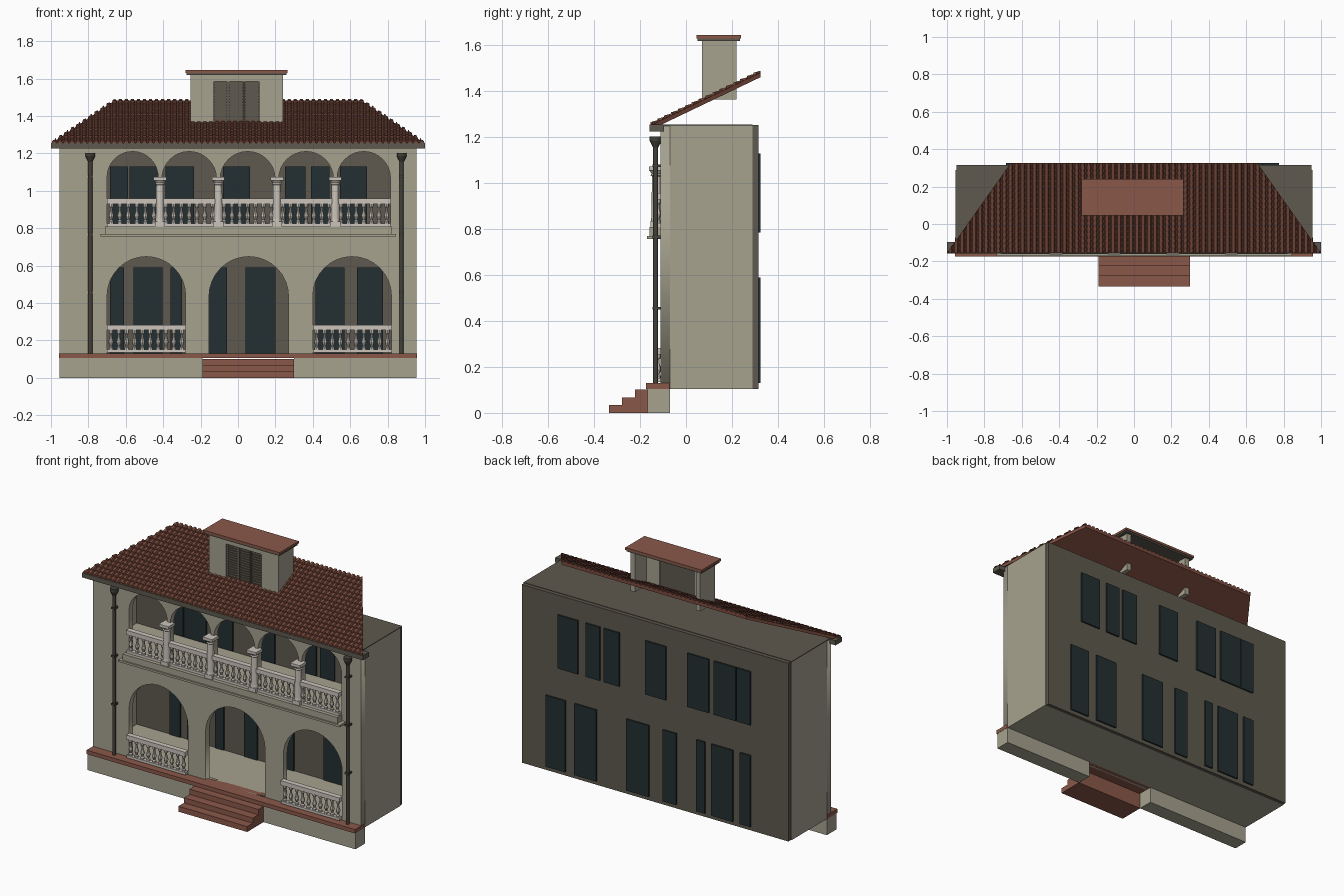
import bpy, bmesh, math
from mathutils import Vector, Matrix

cube = bpy.data.objects.get("Cube")
if cube:
    bpy.data.objects.remove(cube, do_unlink=True)


def material(name, r, g, b):
    col = [((c / 255 + 0.055) / 1.055) ** 2.4 for c in (r, g, b)] + [1]
    m = bpy.data.materials.new(name)
    m.use_nodes = True
    m.diffuse_color = col
    m.node_tree.nodes["Principled BSDF"].inputs["Base Color"].default_value = col
    return m


BEIGE = material("beige plaster", 166, 162, 143)
TAUPE = material("dark taupe", 94, 89, 78)
BRICK = material("brick red", 138, 88, 73)
TILE = material("roof tile", 124, 76, 62)
GLASS = material("dark window", 36, 47, 49)
STONE = material("pale stone", 203, 196, 187)
IRON = material("dark iron", 68, 65, 58)


def finish(name, bm, mat, smooth=False):
    mesh = bpy.data.meshes.new(name)
    bmesh.ops.recalc_face_normals(bm, faces=bm.faces)
    for f in bm.faces:
        f.smooth = smooth
    bm.to_mesh(mesh)
    bm.free()
    mesh.materials.append(mat)
    ob = bpy.data.objects.new(name, mesh)
    bpy.context.collection.objects.link(ob)
    return ob


def add_box(bm, x0, x1, y0, y1, z0, z1):
    m = Matrix.Translation(((x0 + x1) / 2, (y0 + y1) / 2, (z0 + z1) / 2))
    m = m @ Matrix.Diagonal((x1 - x0, y1 - y0, z1 - z0, 1))
    bmesh.ops.create_cube(bm, size=1, matrix=m)


def boxes(name, mat, *dims):
    bm = bmesh.new()
    for d in dims:
        add_box(bm, *d)
    return finish(name, bm, mat)


def add_lathe(bm, x, y, profile, n=8):
    # profile is a list of (radius, z), closed at both ends
    rings = []
    for r, z in profile:
        rings.append([bm.verts.new((x + r * math.cos(math.tau * i / n),
                                    y + r * math.sin(math.tau * i / n), z)) for i in range(n)])
    for a, b in zip(rings, rings[1:]):
        for i in range(n):
            j = (i + 1) % n
            bm.faces.new((a[i], a[j], b[j], b[i]))
    bm.faces.new(rings[0])
    bm.faces.new(rings[-1])


# Front wall: outline with arched openings, extruded
W = 0.955
LOW = [(-0.70, -0.28), (-0.155, 0.27), (0.40, 0.82)]
COLUMNS = [-0.417, -0.105, 0.208, 0.52]
EDGES = [-0.71] + COLUMNS + [0.825]
HIGH = [(a + 0.01, b - 0.01) for a, b in zip(EDGES, EDGES[1:])]


def arch(x0, x1, z0, top, n=16):
    r, c = (x1 - x0) / 2, (x0 + x1) / 2
    curve = [(c + r * math.cos(math.pi * i / n), top - r + r * math.sin(math.pi * i / n))
             for i in range(n + 1)]
    return [(x0, z0), (x1, z0)] + curve


cu = bpy.data.curves.new("front_wall_outline", "CURVE")
cu.dimensions = "2D"
cu.fill_mode = "BOTH"
cu.extrude = 0.02
outlines = [[(-W, 0.105), (W, 0.105), (W, 1.25), (-W, 1.25)]]
outlines += [arch(a, b, 0.13, 0.648) for a, b in LOW]
outlines += [arch(a, b, 0.79, 1.21) for a, b in HIGH]
for pts in outlines:
    sp = cu.splines.new("POLY")
    sp.points.add(len(pts) - 1)
    for p, (x, z) in zip(sp.points, pts):
        p.co = (x, z, 0, 1)
    sp.use_cyclic_u = True
tmp = bpy.data.objects.new("front_wall_curve", cu)
bpy.context.collection.objects.link(tmp)
wall_mesh = bpy.data.meshes.new_from_object(tmp.evaluated_get(bpy.context.evaluated_depsgraph_get()))
bpy.data.objects.remove(tmp, do_unlink=True)
wall_mesh.transform(Matrix.Translation((0, -0.09, 0)) @ Matrix.Rotation(math.pi / 2, 4, "X"))
wall_mesh.materials.clear()
wall_mesh.materials.append(BEIGE)
bpy.context.collection.objects.link(bpy.data.objects.new("front_wall", wall_mesh))

# Building shell
boxes("side_walls", BEIGE, *[(min(s * W, s * 0.925), max(s * W, s * 0.925), -0.07, 0.29, 0.105, 1.25)
                             for s in (-1, 1)])
boxes("floors", BEIGE, (-0.925, 0.925, -0.07, 0.29, 0.105, 0.128),
      (-0.925, 0.925, -0.07, 0.29, 0.74, 0.78))
boxes("back_wall", TAUPE, (-0.95, 0.95, 0.29, 0.315, 0.105, 1.253))
boxes("flat_deck", TAUPE, (-W, W, -0.11, 0.29, 1.25, 1.256))

# Window panels passing through the back wall
LOW_WIN = [(-0.685, -0.61), (-0.56, -0.405), (-0.36, -0.3), (-0.155, -0.06),
           (0.04, 0.2), (0.415, 0.57), (0.635, 0.775)]
HIGH_WIN = [(-0.685, -0.587), (-0.58, -0.425), (-0.387, -0.235), (-0.08, 0.065),
            (0.25, 0.36), (0.39, 0.49), (0.545, 0.69)]
boxes("back_windows", GLASS,
      *[(a, b, 0.28, 0.325, 0.13, 0.59) for a, b in LOW_WIN],
      *[(a, b, 0.28, 0.325, 0.785, 1.13) for a, b in HIGH_WIN])

# Plinth, terrace edge and steps
S0, S1 = -0.19, 0.30
boxes("plinth", BEIGE, (-W, S0, -0.168, -0.07, 0, 0.105), (S1, W, -0.168, -0.07, 0, 0.105))
boxes("terrace_edge", BRICK, (-W - 0.002, W + 0.002, -0.175, -0.072, 0.105, 0.13))
boxes("front_steps", BRICK, (S0, S1, -0.335, -0.168, 0, 0.035),
      (S0, S1, -0.278, -0.168, 0.035, 0.068), (S0, S1, -0.222, -0.168, 0.068, 0.102))

# Balcony ledge
boxes("balcony_ledge", BEIGE, (-0.735, 0.845, -0.17, -0.11, 0.757, 0.77),
      (-0.71, 0.82, -0.16, -0.11, 0.77, 0.81))

# Balustrades
BALUSTER = [(0.012, 0), (0.012, 0.1), (0.006, 0.16), (0.014, 0.38),
            (0.007, 0.62), (0.006, 0.78), (0.012, 0.86), (0.012, 1)]


def balustrade(name, x0, x1, z, y=-0.122):
    bm = bmesh.new()
    h = 0.148
    add_box(bm, x0, x1, y - 0.014, y + 0.014, z, z + 0.016)
    add_box(bm, x0, x1, y - 0.017, y + 0.017, z + h - 0.028, z + h)
    n = round((x1 - x0) / 0.042)
    for i in range(n):
        add_lathe(bm, x0 + (i + 0.5) * (x1 - x0) / n, y,
                  [(r, z + 0.016 + t * (h - 0.044)) for r, t in BALUSTER])
    ob = finish(name, bm, STONE)


balustrade("left_porch_balustrade", 0.40, 0.82, 0.135)
balustrade("right_porch_balustrade", -0.70, -0.28, 0.135)
for i, (a, b) in enumerate(HIGH):
    balustrade("balcony_balustrade_%d" % (i + 1), a, b, 0.81)

# Balcony columns
bm = bmesh.new()
for x in COLUMNS:
    y = -0.128
    add_box(bm, x - 0.027, x + 0.027, y - 0.027, y + 0.027, 0.81, 0.835)
    add_lathe(bm, x, y, [(0.025, 0.835), (0.023, 0.85), (0.02, 1.03), (0.026, 1.035),
                         (0.022, 1.042), (0.031, 1.055)], 12)
    add_box(bm, x - 0.034, x + 0.034, y - 0.034, y + 0.034, 1.055, 1.073)
finish("balcony_columns", bm, STONE)

# Downpipes with funnel heads
bm = bmesh.new()
for x in (-0.79, 0.875):
    add_lathe(bm, x, -0.132, [(0.011, 0.13), (0.011, 1.155), (0.02, 1.172),
                              (0.026, 1.185), (0.026, 1.203)], 12)
    for z in (0.45, 0.76, 1.07):
        add_box(bm, x - 0.013, x + 0.013, -0.145, -0.11, z, z + 0.012)
finish("downpipes", bm, IRON)

# Eaves and roof slab
boxes("eaves_board", TAUPE, (-1, 1, -0.158, -0.095, 1.225, 1.255))
Y0, Y1, Z0, Z1, X0, X1 = -0.155, 0.325, 1.252, 1.482, 1.0, 0.66
SLOPE = (Z1 - Z0) / (Y1 - Y0)
bm = bmesh.new()
top = [bm.verts.new(p) for p in ((-X0, Y0, Z0), (X0, Y0, Z0), (X1, Y1, Z1), (-X1, Y1, Z1))]
ext = bmesh.ops.extrude_face_region(bm, geom=[bm.faces.new(top)])
for v in ext["geom"]:
    if isinstance(v, bmesh.types.BMVert):
        v.co.z -= 0.02
bm.faces.new(top) if not bm.faces.get(top) else None
finish("roof_slab", bm, TILE)

# Barrel tiles in overlapping rows, trimmed along the hips
bm = bmesh.new()
ROWS, COLS = 16, 62
dy, dx = (Y1 - Y0) / ROWS, 2 * X0 / COLS
SECTION = [(-0.40, 0), (-0.25, 0.008), (0.25, 0.008), (0.40, 0)]
for row in range(ROWS):
    ya = Y0 + row * dy
    yb = ya + dy
    half = X0 - (X0 - X1) * row / ROWS
    for c in range(COLS):
        x = -X0 + (c + 0.5) * dx
        if abs(x) > half + dx:
            continue
        ends = []
        for y, lift, wide in ((ya, 0.006, 1.1), (yb, 0.0, 0.9)):
            z = Z0 + (y - Y0) * SLOPE
            ends.append([bm.verts.new((x + u * dx * wide, y, z + (h + lift if h else 0)))
                         for u, h in SECTION])
        front, back = ends
        for i in range(3):
            bm.faces.new((front[i], front[i + 1], back[i + 1], back[i]))
        bm.faces.new(front)
        bm.faces.new(back)
for s in (-1, 1):
    bmesh.ops.bisect_plane(bm, geom=bm.verts[:] + bm.edges[:] + bm.faces[:],
                           plane_co=(s * X0, Y0, 0),
                           plane_no=Vector((s * (Y1 - Y0), X0 - X1, 0)).normalized(), clear_outer=True)
finish("roof_tiles", bm, TILE)

# Dormer: open-backed box with a shuttered opening
D0, D1, O0, O1 = -0.255, 0.24, -0.135, 0.118
boxes("dormer_walls", BEIGE, (D0, D0 + 0.03, 0.07, 0.22, 1.365, 1.62),
      (D1 - 0.03, D1, 0.07, 0.22, 1.365, 1.62),
      (D0 + 0.03, O0, 0.07, 0.1, 1.365, 1.62), (O1, D1 - 0.03, 0.07, 0.1, 1.365, 1.62),
      (O0, O1, 0.07, 0.1, 1.585, 1.62))
bm = bmesh.new()
add_box(bm, O0, O1, 0.086, 0.094, 1.365, 1.585)
leaf = (O1 - O0) / 3
for i in range(3):
    a = O0 + i * leaf
    for x in (a, a + leaf - 0.01):
        add_box(bm, x, x + 0.009, 0.077, 0.086, 1.365, 1.585)
    for k in range(14):
        z = 1.368 + k * 0.0155
        add_box(bm, a + 0.009, a + leaf - 0.01, 0.08, 0.086, z, z + 0.009)
finish("dormer_shutters", bm, TAUPE)
boxes("dormer_soffit", TAUPE, (D0 - 0.02, D1 + 0.02, 0.05, 0.235, 1.62, 1.63))
boxes("dormer_cap", BRICK, (D0 - 0.025, D1 + 0.025, 0.045, 0.24, 1.63, 1.645))
